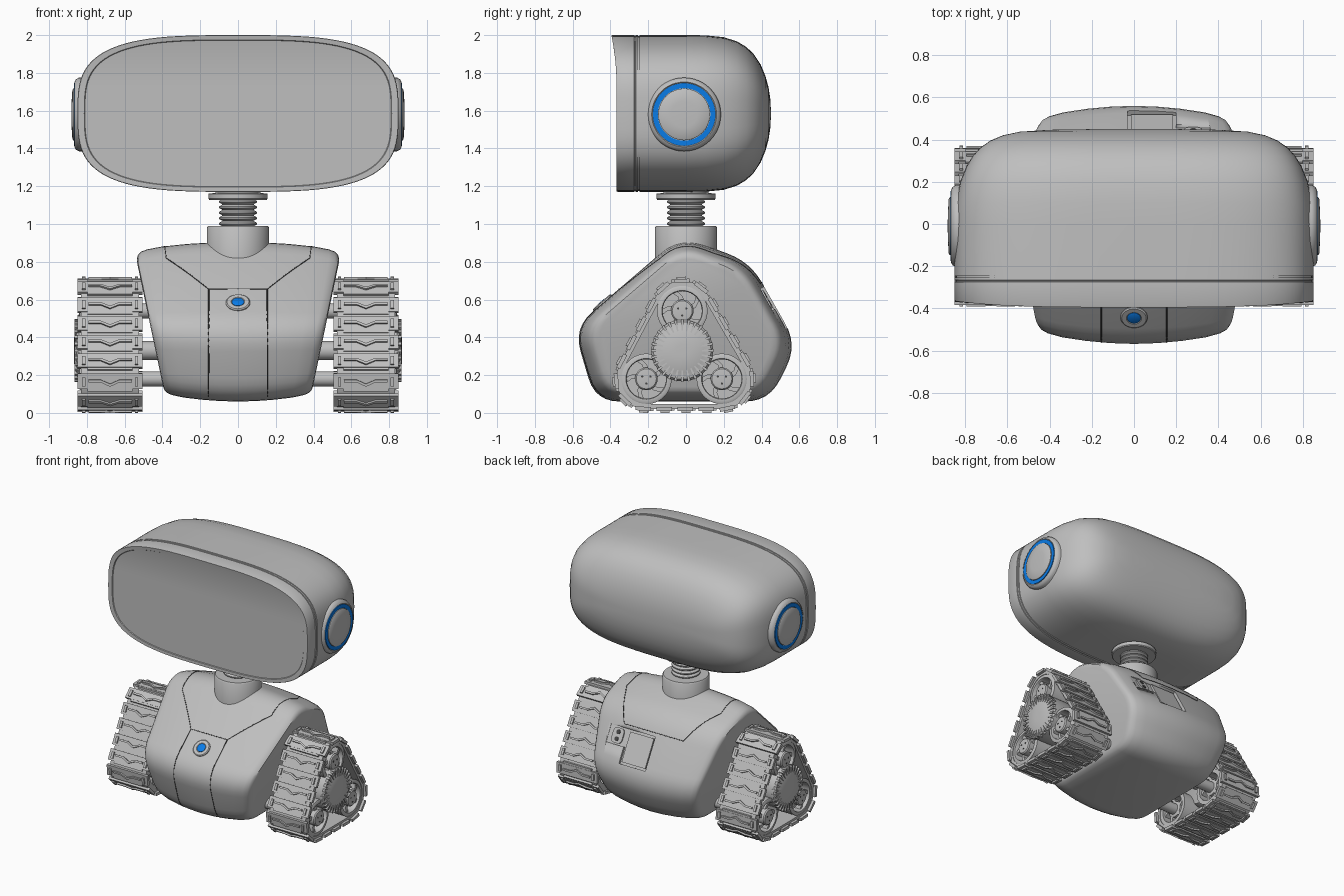
import bpy, bmesh, math
from math import cos, sin, pi, radians
from mathutils import Vector
from mathutils.bvhtree import BVHTree

if "Cube" in bpy.data.objects:
    bpy.data.objects.remove(bpy.data.objects["Cube"])


def material(name, rgb):
    m = bpy.data.materials.new(name)
    m.diffuse_color = (*rgb, 1)
    m.use_nodes = True
    m.node_tree.nodes["Principled BSDF"].inputs["Base Color"].default_value = m.diffuse_color
    return m


GREY = material("shell grey", (0.52, 0.52, 0.52))
DARK = material("seam dark", (0.06, 0.06, 0.06))
BLUE = material("light blue", (0.003, 0.2, 0.8))


def finish(name, bm, mat=GREY, mirror=False, angle=35):
    bmesh.ops.recalc_face_normals(bm, faces=bm.faces[:])
    me = bpy.data.meshes.new(name)
    bm.to_mesh(me)
    me.materials.append(mat)
    me.shade_smooth()
    me.set_sharp_from_angle(angle=radians(angle))
    ob = bpy.data.objects.new(name, me)
    bpy.context.collection.objects.link(ob)
    if mirror:
        ob.modifiers.new("mirror", 'MIRROR').use_mirror_merge = False
    return ob


def loft(bm, rings, closed=False, cap0=True, cap1=True):
    vs = [[bm.verts.new(p) for p in r] for r in rings]
    n = len(vs[0])
    for a, b in zip(vs, vs[1:] + (vs[:1] if closed else [])):
        for i in range(n):
            j = (i + 1) % n
            bm.faces.new((a[i], a[j], b[j], b[i]))
    if not closed:
        if cap0:
            bm.faces.new(vs[0])
        if cap1:
            bm.faces.new(vs[-1])


def revolve(bm, prof, origin, axis=(1, 0, 0), seg=40, closed=False):
    q = Vector(axis).to_track_quat('Z', 'Y').to_matrix()
    o = Vector(origin)
    loft(bm, [[o + q @ Vector((r * cos(2 * pi * i / seg), r * sin(2 * pi * i / seg), h))
               for i in range(seg)] for r, h in prof], closed)


def turned(name, prof, origin, axis=(1, 0, 0), mat=GREY, mirror=False, closed=False, seg=48):
    bm = bmesh.new()
    revolve(bm, prof, origin, axis, seg, closed)
    return finish(name, bm, mat, mirror)


def prism(bm, pts, place, h0, h1):
    loft(bm, [[place(a, b, h) for a, b in pts] for h in (h0, h1)])


def rect(a0, a1, b0, b1):
    return [(a0, b0), (a1, b0), (a1, b1), (a0, b1)]


# Head shell: superellipse sections swept from front to back
HZ, N = 1.585, 96


def power(c):
    return math.copysign(abs(c) ** (2 / 3.3), c) if abs(c) > 1e-9 else 0.0


def lip(z):
    t = min(1, max(0, (z - 1.72) / 0.28))
    return -0.028 * t * t


def section(y, hx, hz, front=False):
    out = []
    for i in range(N):
        a = 2 * pi * i / N
        z = HZ + hz * power(sin(a))
        out.append(Vector((hx * power(cos(a)), y + (lip(z) if front else 0), z)))
    return out


W, H = 0.85, 0.415
rings = [section(-0.362, W - 0.04, H - 0.028, True), section(-0.367, W - 0.036, H - 0.025, True),
         section(-0.367, W - 0.003, H - 0.002, True), section(-0.362, W, H, True)]
for y in (-0.27, -0.25):
    for dy, d in ((-0.004, 0), (-0.003, 0.006), (0.003, 0.006), (0.004, 0)):
        rings.append(section(y + dy, W - d, H - d))
for y, hx, hz in ((0, .85, .415), (.1, .843, .414), (.2, .823, .404), (.27, .795, .382), (.32, .765, .352),
                  (.36, .73, .313), (.395, .68, .26), (.42, .62, .2), (.437, .54, .14), (.446, .4, .08),
                  (.449, .2, .03)):
    rings.append(section(y, hx, hz))
bm = bmesh.new()
loft(bm, rings, cap0=False)
finish("head_shell", bm)

# Screen: horizontal strips following the curved lip
bm = bmesh.new()
edge = [bm.verts.new(p) for p in section(-0.362, W - 0.04, H - 0.028, True)]
for k in range(-N // 4, N // 4):
    quad = [edge[k % N], edge[(k + 1) % N], edge[(N // 2 - k - 1) % N], edge[(N // 2 - k) % N]]
    bm.faces.new(list(dict.fromkeys(quad)))
finish("screen", bm)

# Ear discs with a blue light ring
EAR = (0, -0.01, 1.58)
turned("ear_base", [(.195, .76), (.195, .842), (.186, .858), (.172, .866), (.167, .862), (.138, .862)], EAR, mirror=True)
turned("ear_light", [(.166, .86), (.166, .868), (.139, .868), (.139, .86)], EAR, mat=BLUE, mirror=True, closed=True)
turned("ear_cap", [(.137, .85), (.137, .872), (.13, .877), (.07, .881), (.02, .882)], EAR, mirror=True)

# Neck
Z = (0, 0, 1)
turned("neck_base", [(.165, .78), (.165, .98), (.158, .99), (.1, .99)], (0, 0, 0), Z)
bellows = [(.08, .98)]
for k in range(5):
    z = .988 + k * .029
    bellows += [(.083, z), (.1, z + .01), (.1, z + .018), (.083, z + .028)]
turned("neck_bellows", bellows, (0, 0, 0), Z)
turned("neck_flange", [(.1, 1.128), (.152, 1.128), (.157, 1.134), (.157, 1.16), (.12, 1.165), (.12, 1.2)], (0, 0, 0), Z)


# Body: rounded side profile swept across with soft shoulders
def round_poly(pts, r, n=7):
    out = []
    for i, p in enumerate(pts):
        p, a, b = Vector(p), Vector(pts[i - 1]), Vector(pts[(i + 1) % len(pts)])
        p0, p1 = p + (a - p).normalized() * r, p + (b - p).normalized() * r
        for k in range(n):
            t = k / (n - 1)
            out.append(p0 * (1 - t) ** 2 + p * 2 * t * (1 - t) + p1 * t * t)
    return out


PROFILE = round_poly([(-.03, .935), (.34, .80), (.59, .36), (.44, .06), (-.48, .06), (-.595, .45)], .13)
half = [(1, .80), (.99, .85), (.96, .885), (.9, .912), (.75, .945), (.5, .975), (.25, .993)]
stations = [(-t, s) for t, s in half] + [(0, 1)] + [(t, s) for t, s in reversed(half)]


def body_point(t, s, p):
    y, z = p.x * s, .45 + (p.y - .45) * s
    return Vector((t * min(.535, .38 + (z - .06) * .21), y, z))


bm = bmesh.new()
loft(bm, [[body_point(t, s, p) for p in PROFILE] for t, s in stations])
bmesh.ops.recalc_face_normals(bm, faces=bm.faces[:])
surface = BVHTree.FromBMesh(bm)
body = finish("body", bm)


def on_body(p):
    d = Vector((0, p[1], p[2] - .45)).normalized()
    c = Vector((p[0], 0, .45))
    loc, nor, *_ = surface.ray_cast(c + d * 2, -d)
    return loc, nor


# Panel seams following the body surface
cu = bpy.data.curves.new("body_seams", 'CURVE')
cu.dimensions, cu.bevel_depth, cu.bevel_resolution = '3D', .003, 0
PATHS = [[(.155, -.36, .66), (.155, -.56, .45), (.155, -.45, .07)],
         [(0, -.36, .66), (.155, -.36, .66), (.38, -.15, .86), (.40, .15, .85), (.25, .4, .69), (0, .4, .69)]]
for sx in (-1, 1):
    for path in PATHS:
        pts = []
        for a, b in zip(path, path[1:]):
            pts += [on_body(Vector(a).lerp(Vector(b), k / 12))[0] for k in range(13)]
        sp = cu.splines.new('POLY')
        sp.points.add(len(pts) - 1)
        for q, p in zip(sp.points, pts):
            q.co = (p.x * sx, p.y, p.z, 1)
cu.materials.append(DARK)
bpy.context.collection.objects.link(bpy.data.objects.new("body_seams", cu))

# Front button
loc, nor = on_body((0, -.45, .585))
turned("button_ring", [(.064, -.02), (.064, .004), (.058, .009), (.036, .009), (.032, .005)], loc, nor)
turned("button_light", [(.032, -.01), (.032, .008), (.025, .011)], loc, nor, BLUE)

# Rear recess with hatch and power socket
loc, nor, *_ = surface.ray_cast(Vector((.15, 2, .57)), Vector((0, -1, 0)))
nor = Vector((0, nor.y, nor.z)).normalized()
up = Vector((0, -nor.z, nor.y))


def rear(a, b, h):
    return Vector((a, loc.y, loc.z)) + up * b + nor * h


bm = bmesh.new()
prism(bm, [(-.03, -.14), (.2, -.14), (.2, -.02), (.36, -.02), (.36, .11), (-.03, .11)], rear, -.022, .06)
cutter = finish("recess_cutter", bm)
cutter.hide_render = True
cutter.hide_set(True)
cut = body.modifiers.new("recess", 'BOOLEAN')
cut.operation, cut.object, cut.solver = 'DIFFERENCE', cutter, 'EXACT'
bm = bmesh.new()
prism(bm, rect(-.015, .185, -.125, .095), rear, -.03, -.008)
finish("rear_hatch", bm)
bm = bmesh.new()
prism(bm, round_poly(rect(.235, .325, -.01, .1), .035), rear, -.03, -.012)
finish("socket", bm)
bm = bmesh.new()
for b in (.02, .07):
    revolve(bm, [(.016, 0), (.016, .004)], rear(.28, b, -.013), nor, 16)
finish("socket_holes", bm, DARK)

# Track path: rounded triangle around three wheels
C = [Vector((-.02, .54)), Vector((-.21, .18)), Vector((.19, .18))]
R, X0, X1 = .16, .505, .85
D = [(C[(i + 1) % 3] - C[i]) for i in range(3)]
A = [math.atan2(-d.x, d.y) for d in D]
TURN = [(A[(i + 1) % 3] - A[i]) % (2 * pi) for i in range(3)]
TOTAL = sum(d.length for d in D) + 2 * pi * R


def track_frame(s):
    s %= TOTAL
    for i in range(3):
        if s <= D[i].length:
            return C[i] + D[i] * (s / D[i].length), A[i]
        s -= D[i].length
        if s <= TURN[i] * R:
            return C[(i + 1) % 3], A[i] + s / R
        s -= TURN[i] * R
    return C[0], A[0]


def track_point(s, x, h, ds=0):
    c, a = track_frame(s)
    n, t = Vector((cos(a), sin(a))), Vector((-sin(a), cos(a)))
    p = c + n * (R + h) + t * ds
    return Vector((x, p.x, p.y))


bm = bmesh.new()
loft(bm, [[track_point(TOTAL * k / 90, x, h) for x, h in ((.525, -.028), (.83, -.028), (.83, 0), (.525, 0))]
          for k in range(90)], closed=True)
finish("track_belt", bm, mirror=True)

# Track links with chevron treads and side cleats
LINKS, XM = 20, (X0 + X1) / 2
CHEVRON = [(-.115, 0), (-.05, 0), (0, .022), (.05, 0), (.115, 0), (.115, .014), (.05, .014), (0, .037),
           (-.05, .014), (-.115, .014)]
bm = bmesh.new()
for k in range(LINKS):
    s = TOTAL * (k + .5) / LINKS

    def place(a, b, h, s=s):
        return track_point(s, XM + a, h, b)

    prism(bm, rect(-.1725, .1725, -.046, .036), place, -.012, .009)
    prism(bm, rect(-.12, .12, .036, .05), place, -.012, .007)
    prism(bm, [(a, b - .014) for a, b in CHEVRON], place, .005, .02)
    for a in (-.14, .14):
        prism(bm, rect(a - .009, a + .009, -.026, .022), place, .005, .02)
finish("track_links", bm, mirror=True, angle=25)

# Wheels: rim, web, curved spokes, hub and axle
rims, spokes, hubs, bolts = (bmesh.new() for _ in range(4))
for c in C:
    o = (0, c.x, c.y)
    revolve(rims, [(.134, .53), (.134, .825), (.126, .83), (.108, .83), (.104, .82), (.104, .53)], o, closed=True)
    revolve(rims, [(.106, .64), (.106, .68)], o)
    revolve(hubs, [(.04, .3), (.04, .545), (.06, .55), (.06, .832), (.053, .84), (.04, .842)], o, seg=28)
    for k in range(5):
        a = 2 * pi * k / 5 + pi / 2
        blade = [(.045, -.3), (.075, -.05), (.11, .25), (.11, .52), (.075, .28), (.045, .35)]
        prism(spokes, [(r * cos(a + d), r * sin(a + d)) for r, d in blade],
              lambda y, z, x, c=c: Vector((x, c.x + y, c.y + z)), .55, .815)
    for k in range(3):
        a = 2 * pi * k / 3 + pi / 6
        revolve(bolts, [(.006, .835), (.006, .844)], (0, c.x + .025 * cos(a), c.y + .025 * sin(a)), seg=10)
finish("wheel_rims", rims, mirror=True)
finish("wheel_spokes", spokes, mirror=True)
finish("wheel_hubs", hubs, mirror=True)
finish("wheel_bolts", bolts, DARK, mirror=True)

# Central drive hub with radial ribs
DH = (0, -.02, .33)
turned("drive_hub", [(.05, .3), (.05, .6), (.15, .62), (.163, .65), (.163, .842), (.152, .856), (.115, .862),
                     (.105, .866), (.03, .868)], DH, mirror=True)
bm = bmesh.new()
for k in range(28):
    a = 2 * pi * k / 28
    rib = [(.105, -.035), (.166, -.045), (.166, .045), (.105, .035)]
    prism(bm, [(r * cos(a + d), r * sin(a + d)) for r, d in rib],
          lambda y, z, x: Vector((x, DH[1] + y, DH[2] + z)), .83, .866)
finish("drive_hub_ribs", bm, mirror=True)
